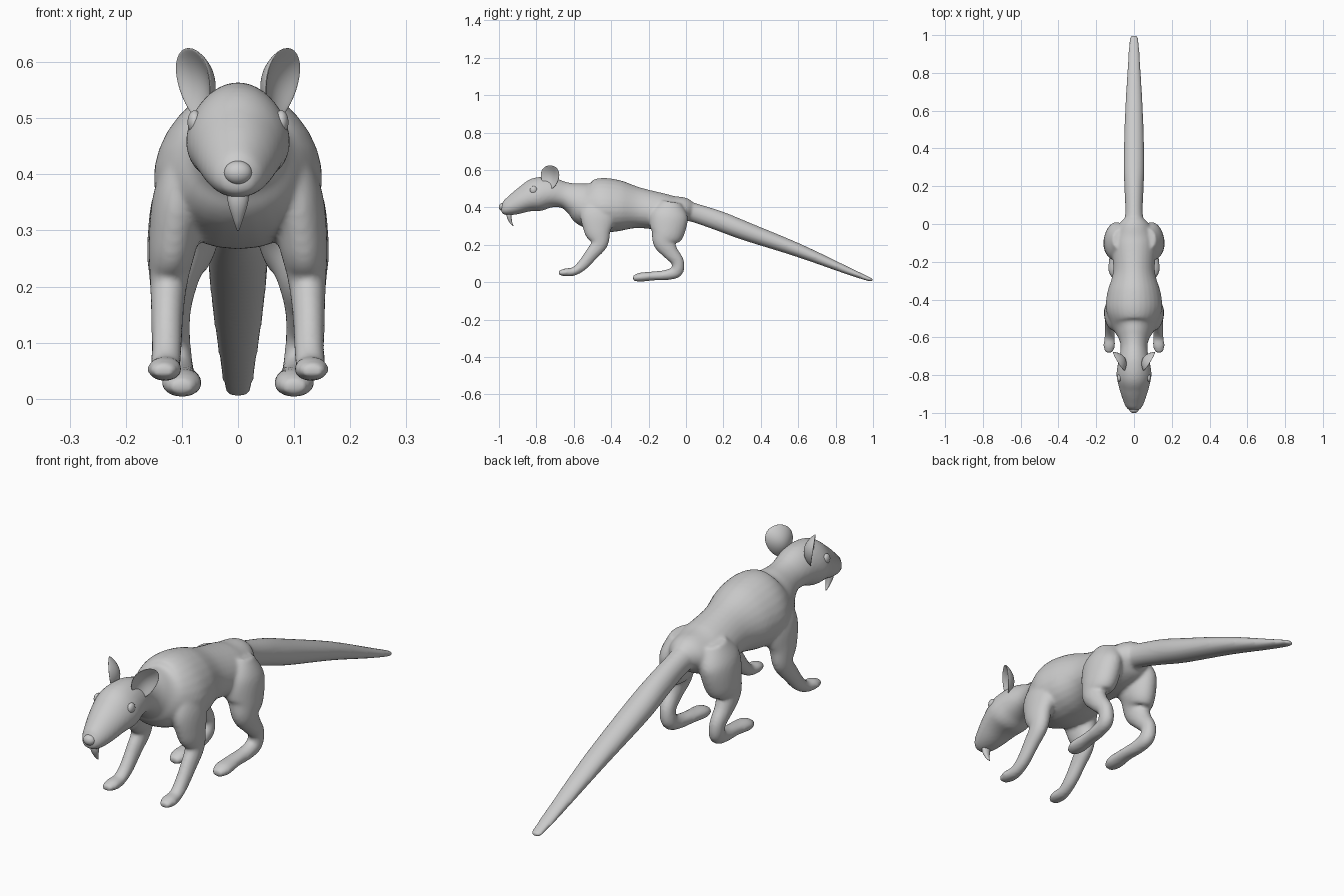
import bpy, bmesh, math
from mathutils import Vector

if "Cube" in bpy.data.objects:
    bpy.data.objects.remove(bpy.data.objects["Cube"])

SIDES = 28
X = Vector((1, 0, 0))


def spline(rows, steps=6):
    """Catmull-Rom interpolation of (x, y, z, rx, rn) rows."""
    out, n = [], len(rows)
    for i in range(n - 1):
        p0, p1, p2, p3 = (rows[max(0, min(n - 1, j))] for j in (i - 1, i, i + 1, i + 2))
        for s in range(steps):
            t = s / steps
            out.append([0.5 * (2 * b + (c - a) * t + (2 * a - 5 * b + 4 * c - d) * t * t
                               + (3 * b - a - 3 * c + d) * t ** 3)
                        for a, b, c, d in zip(p0, p1, p2, p3)])
    out.append(list(rows[-1]))
    return out


def tube(bm, rows, egg=0.0, mirror=1):
    """Closed loft of ellipses along a path lying roughly in the yz plane."""
    pts = spline(rows)
    rings = []
    for i, p in enumerate(pts):
        a, b = pts[max(i - 1, 0)], pts[min(i + 1, len(pts) - 1)]
        tan = Vector((0, b[1] - a[1], b[2] - a[2])).normalized()
        nor = X.cross(tan)
        if egg and nor.z < 0:
            nor = -nor
        ring = []
        for k in range(SIDES):
            ang = 2 * math.pi * k / SIDES
            c = Vector(p[:3]) + X * p[3] * math.cos(ang) * (1 - egg * math.sin(ang)) \
                + nor * p[4] * math.sin(ang)
            c.x *= mirror
            ring.append(bm.verts.new(c))
        rings.append(ring)
    for r, q in zip(rings, rings[1:]):
        for k in range(SIDES):
            j = (k + 1) % SIDES
            bm.faces.new((r[k], r[j], q[j], q[k]))
    faces = [bm.faces.new(rings[0]), bm.faces.new(rings[-1])]
    bmesh.ops.recalc_face_normals(bm, faces=list(bm.faces))
    return faces


def finish(bm, name):
    bmesh.ops.recalc_face_normals(bm, faces=list(bm.faces))
    for f in bm.faces:
        f.smooth = True
    me = bpy.data.meshes.new(name)
    bm.to_mesh(me)
    bm.free()
    ob = bpy.data.objects.new(name, me)
    bpy.context.collection.objects.link(ob)
    return ob


def ball(name, centers, radii):
    bm = bmesh.new()
    for c in centers:
        new = bmesh.ops.create_uvsphere(bm, u_segments=24, v_segments=16, radius=1)['verts']
        for v in new:
            v.co = Vector([o + r * q for o, r, q in zip(c, radii, v.co)])
    return finish(bm, name)


# Torso, neck and head in one loft: y, z, half width, half height
torso = [(.03, .38, .05, .045), (-.01, .385, .085, .07), (-.1, .375, .115, .095),
         (-.25, .397, .11, .108), (-.36, .408, .14, .137), (-.45, .413, .148, .145),
         (-.53, .42, .12, .125), (-.59, .445, .085, .09), (-.65, .466, .07, .07),
         (-.73, .48, .083, .083), (-.8, .468, .092, .09), (-.86, .445, .081, .072),
         (-.92, .415, .063, .056), (-.965, .397, .045, .04), (-.987, .395, .026, .024)]
tail = [(-.03, .39, .065, .055), (.05, .37, .047, .051), (.18, .327, .05, .053),
        (.32, .273, .055, .05), (.6, .171, .047, .036), (.85, .068, .033, .021),
        (.97, .02, .025, .012), (1.0, .012, .016, .007)]
# Legs: x, y, z, half width, half depth
front_leg = [(.08, -.46, .46, .035, .055), (.1, -.47, .37, .05, .095), (.115, -.472, .28, .044, .075),
             (.123, -.462, .21, .034, .046), (.126, -.505, .15, .029, .036),
             (.127, -.555, .09, .027, .029), (.129, -.6, .058, .027, .023),
             (.131, -.645, .053, .031, .021), (.133, -.68, .05, .02, .012)]
hind_leg = [(.07, -.08, .43, .045, .055), (.09, -.09, .36, .062, .1), (.1, -.1, .27, .062, .092),
            (.113, -.115, .215, .045, .062), (.118, -.085, .163, .035, .043),
            (.115, -.045, .11, .03, .034), (.11, -.05, .06, .03, .034),
            (.105, -.1, .04, .03, .028), (.1, -.17, .034, .032, .024),
            (.1, -.245, .027, .036, .024), (.1, -.283, .02, .02, .013)]

bm = bmesh.new()
tube(bm, [(0, *r) for r in torso], egg=.13)
tube(bm, [(0, *r) for r in tail])
for side in (1, -1):
    tube(bm, front_leg, mirror=side)
    tube(bm, hind_leg, mirror=side)
body = finish(bm, "body")
# Fuse the lofts into one soft skin
rem = body.modifiers.new("fuse", 'REMESH')
rem.mode = 'VOXEL'
rem.voxel_size = .007
rem.use_smooth_shade = True
smo = body.modifiers.new("soften", 'SMOOTH')
smo.factor = .5
smo.iterations = 8

# Ears: thin cupped discs facing forward and outward
bm = bmesh.new()
for side in (1, -1):
    w = Vector((.07, .118, 0)).normalized()
    up = Vector((.16, 0, 1)).normalized()
    n = w.cross(up).normalized()
    if n.x < 0:
        n = -n
    verts = bmesh.ops.create_uvsphere(bm, u_segments=32, v_segments=24, radius=1)['verts']
    for v in verts:
        a, b, c = v.co
        dish = .026 * (1 - a * a - b * b)
        a *= 1 - .16 * (1 - b)
        p = Vector((.078, -.727, .562)) + w * a * .067 + up * b * .064 + n * (c * .009 - dish)
        p.x *= side
        v.co = p
finish(bm, "ears")

# Eyes, nose and front teeth
ball("eyes", [(s * .077, -.815, .493) for s in (1, -1)], (.013, .02, .021))
ball("nose", [(0, -.981, .403)], (.025, .02, .021))
bm = bmesh.new()
tube(bm, [(0, -.945, .385, .021, .015), (0, -.945, .35, .018, .013),
          (0, -.936, .32, .009, .007), (0, -.923, .3, .002, .002)])
finish(bm, "front_teeth")
